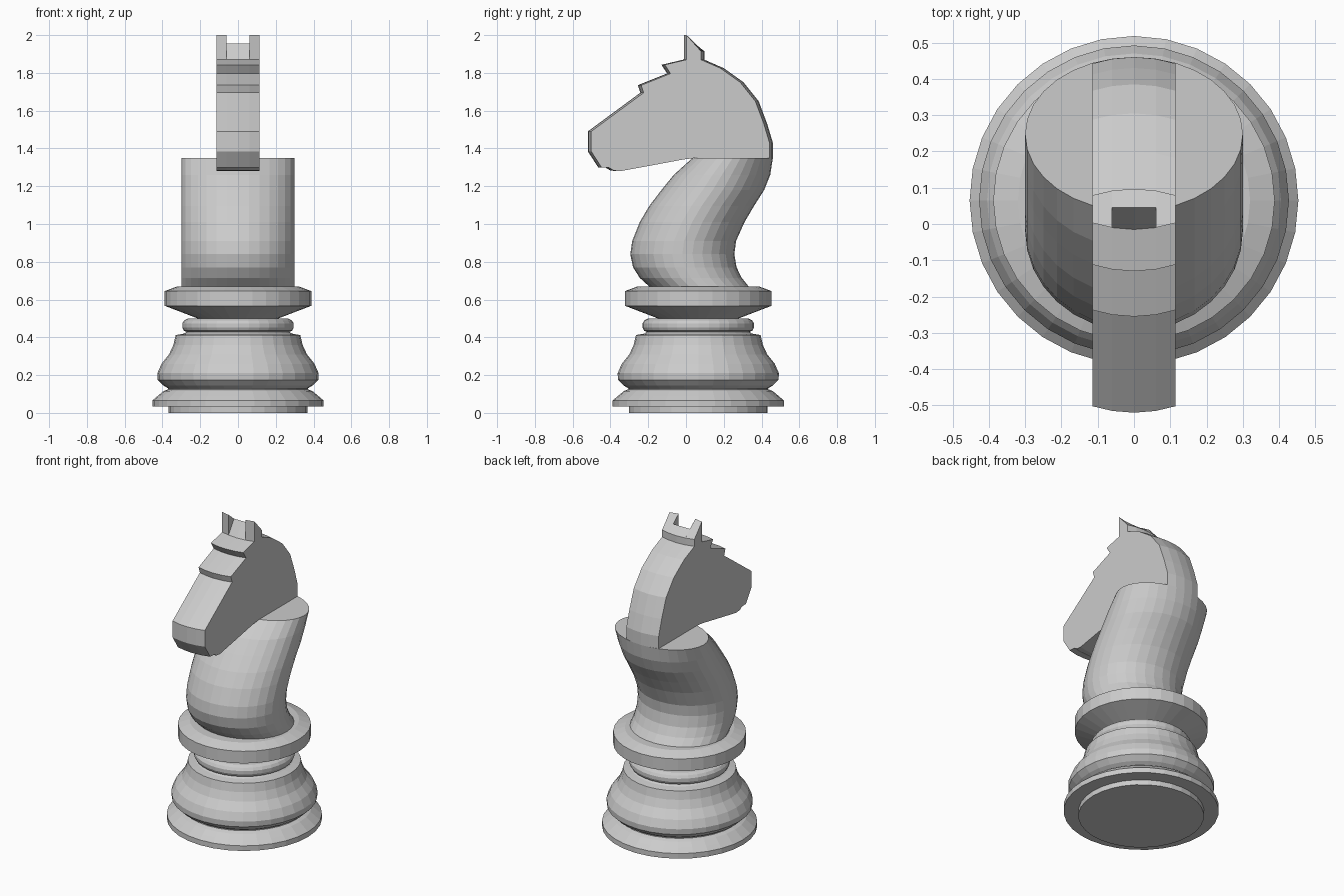
import bpy, bmesh
from math import sin, cos, pi

cube = bpy.data.objects.get("Cube")
if cube:
    bpy.data.objects.remove(cube)

SIDES = 32
CENTRE_Y = 0.065

grey = bpy.data.materials.new("light grey")
grey.use_nodes = True
grey.diffuse_color = (0.6, 0.6, 0.6, 1)
grey.node_tree.nodes["Principled BSDF"].inputs["Base Color"].default_value = (0.6, 0.6, 0.6, 1)


def finish(name, bm):
    bmesh.ops.recalc_face_normals(bm, faces=bm.faces)
    mesh = bpy.data.meshes.new(name)
    bm.to_mesh(mesh)
    bm.free()
    mesh.materials.append(grey)
    obj = bpy.data.objects.new(name, mesh)
    bpy.context.collection.objects.link(obj)
    return obj


def loft(name, rings):
    """Skin closed loops of points and cap both ends."""
    bm = bmesh.new()
    loops = [[bm.verts.new(p) for p in ring] for ring in rings]
    n = len(rings[0])
    for a, b in zip(loops, loops[1:]):
        for i in range(n):
            j = (i + 1) % n
            bm.faces.new((a[i], a[j], b[j], b[i]))
    bm.faces.new(loops[0])
    bm.faces.new(loops[-1])
    bmesh.ops.remove_doubles(bm, verts=bm.verts, dist=1e-5)
    return finish(name, bm)


def ellipse(rx, y_front, y_back, z):
    mid, ry = (y_front + y_back) / 2, (y_back - y_front) / 2
    return [(rx * cos(2 * pi * i / SIDES), mid + ry * sin(2 * pi * i / SIDES), z)
            for i in range(SIDES)]


def turned(name, profile):
    return loft(name, [ellipse(r, CENTRE_Y - r, CENTRE_Y + r, z) for r, z in profile])


# Turned base: (radius, height)
turned("foot", [(0.367, 0), (0.367, 0.033), (0.453, 0.033), (0.453, 0.066),
                (0.425, 0.09), (0.395, 0.115), (0.37, 0.125), (0.37, 0.135)])
turned("bulge", [(0.37, 0.13), (0.395, 0.145), (0.425, 0.175), (0.427, 0.21),
                 (0.405, 0.26), (0.365, 0.31), (0.342, 0.36), (0.33, 0.412),
                 (0.285, 0.42), (0.27, 0.43)])
turned("bead", [(0.27, 0.428), (0.287, 0.435), (0.295, 0.452), (0.295, 0.474),
                (0.285, 0.49), (0.265, 0.5), (0.2, 0.5)])
turned("collar", [(0.2, 0.495), (0.388, 0.567), (0.388, 0.645), (0.32, 0.67), (0.28, 0.67)])

# Curved neck: (front y, back y, height)
neck = [(-0.19, 0.335, 0.665), (-0.245, 0.295, 0.715), (-0.28, 0.268, 0.77),
        (-0.295, 0.256, 0.84), (-0.285, 0.265, 0.91), (-0.245, 0.31, 1.01),
        (-0.195, 0.36, 1.095), (-0.13, 0.414, 1.18), (-0.065, 0.446, 1.26),
        (0.035, 0.46, 1.35)]
loft("neck", [ellipse(0.3, f, b, z) for f, b, z in neck])

# Head outline at its middle: (y, z), with the ear tip listed first
outline = [(-0.015, 2.0), (0.097, 1.915), (0.097, 1.87), (0.2, 1.825), (0.305, 1.75),
           (0.385, 1.65), (0.43, 1.53), (0.46, 1.43), (0.46, 1.35), (0.43, 1.33),
           (0.1, 1.33), (0.035, 1.35), (-0.03, 1.342), (-0.19, 1.312), (-0.365, 1.28),
           (-0.4, 1.283), (-0.425, 1.298), (-0.465, 1.3), (-0.52, 1.385), (-0.52, 1.49),
           (-0.242, 1.695), (-0.255, 1.735), (-0.1, 1.797), (-0.13, 1.843), (-0.015, 1.87)]


def head_section(x, ear):
    """Slice of the head; front and back edges draw in away from the middle."""
    inset = 0.018 * (x / 0.115) ** 2
    points = [(x, y + (inset if y < 0.05 else -inset), z) for y, z in outline]
    if not ear:
        points[0] = (x, 0.045, 1.955)
    return points


# The slope between the ears comes from the lowered middle slices
slices = [(-0.115, True), (-0.06, True), (-0.06, False), (0, False),
          (0.06, False), (0.06, True), (0.115, True)]
loft("head", [head_section(x, ear) for x, ear in slices])
